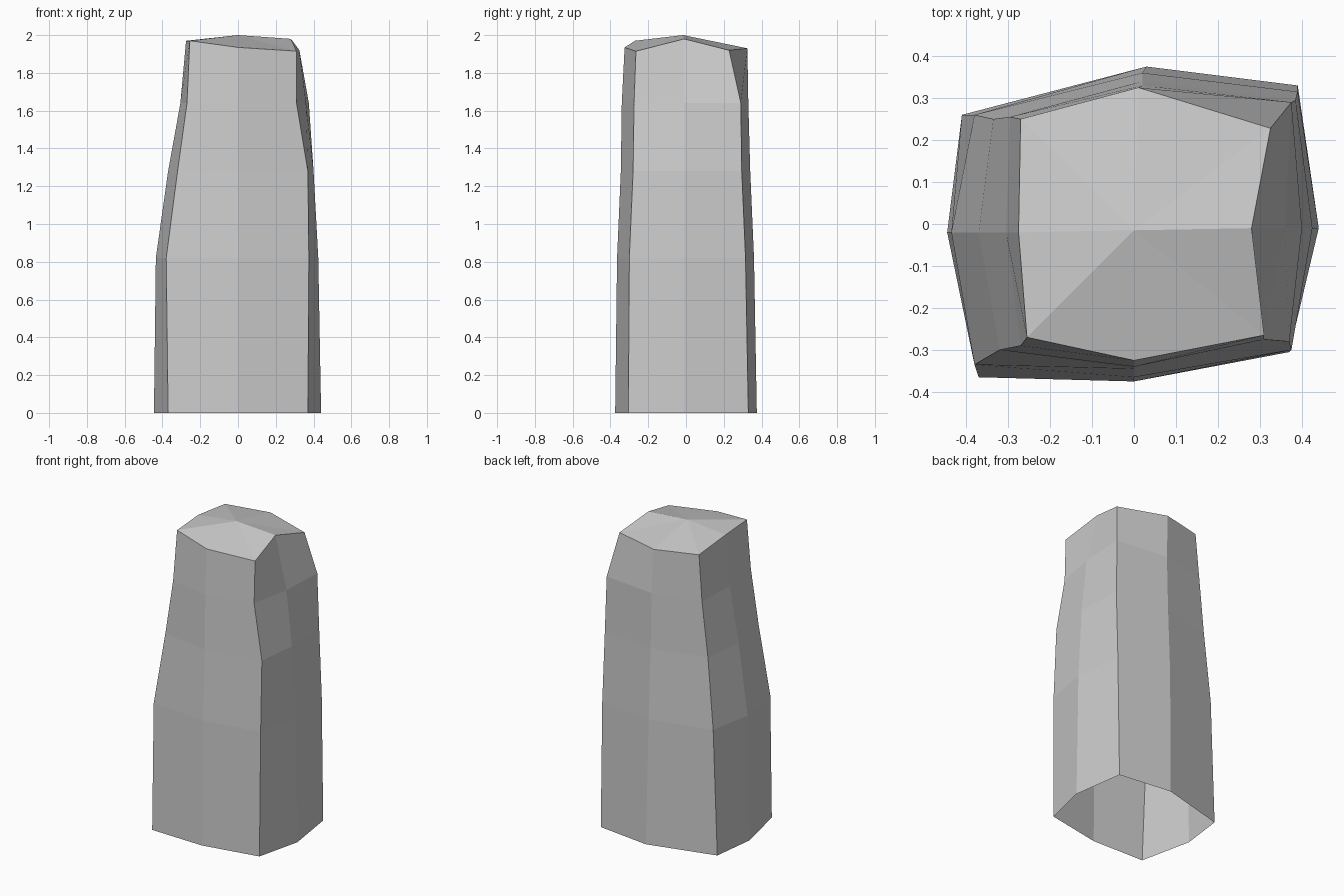
import bpy
import bmesh

default_cube = bpy.data.objects.get("Cube")
if default_cube:
    bpy.data.objects.remove(default_cube, do_unlink=True)


def make_material(name, colour):
    mat = bpy.data.materials.new(name)
    mat.use_nodes = True
    mat.diffuse_color = colour
    mat.node_tree.nodes["Principled BSDF"].inputs["Base Color"].default_value = colour
    return mat


# Heights of the facet rows; the last row is the uneven rim
ROW_HEIGHTS = (0, 0.82, 1.28, 1.64)

# Plan position of each upright edge, row by row, then the rim height
EDGES = {
    "front_right": ([(-.37, -.365), (-.38, -.335), (-.32, -.30), (-.27, -.29), (-.255, -.27)], 1.97),
    "front": ([(0, -.375), (0, -.365), (0, -.345), (0, -.34), (0, -.325)], 1.935),
    "front_left": ([(.37, -.305), (.375, -.30), (.37, -.28), (.31, -.275), (.31, -.265)], 1.915),
    "left": ([(.44, -.01), (.425, -.01), (.40, -.01), (.36, -.01), (.28, -.01)], 1.98),
    "back_left": ([(.39, .33), (.39, .315), (.385, .295), (.375, .29), (.325, .228)], 1.92),
    "back": ([(.03, .375), (.02, .36), (.02, .34), (.02, .33), (.01, .325)], 1.93),
    "back_right": ([(-.41, .26), (-.38, .26), (-.335, .25), (-.295, .255), (-.27, .25)], 1.94),
    "right": ([(-.445, -.02), (-.435, -.02), (-.37, -.02), (-.305, -.02), (-.275, -.02)], 1.97),
}
PEAK = (0, -.015, 2)


def build_pillar(name, material):
    """Loft the upright edges into an open-bottomed faceted stone."""
    bm = bmesh.new()
    columns = []
    for plan, rim_height in EDGES.values():
        heights = ROW_HEIGHTS + (rim_height,)
        columns.append([bm.verts.new((x, y, z)) for (x, y), z in zip(plan, heights)])
    peak = bm.verts.new(PEAK)

    for i, column in enumerate(columns):
        following = columns[(i + 1) % len(columns)]
        # Side facets
        for row in range(len(column) - 1):
            bm.faces.new((column[row], following[row], following[row + 1], column[row + 1]))
        # Cap facet rising to the peak
        bm.faces.new((column[-1], following[-1], peak))

    mesh = bpy.data.meshes.new(name)
    bm.to_mesh(mesh)
    bm.free()
    mesh.materials.append(material)
    pillar = bpy.data.objects.new(name, mesh)
    bpy.context.scene.collection.objects.link(pillar)
    return pillar


stone = make_material("pale_grey_stone", (0.6, 0.6, 0.6, 1))
build_pillar("stone_pillar", stone)
